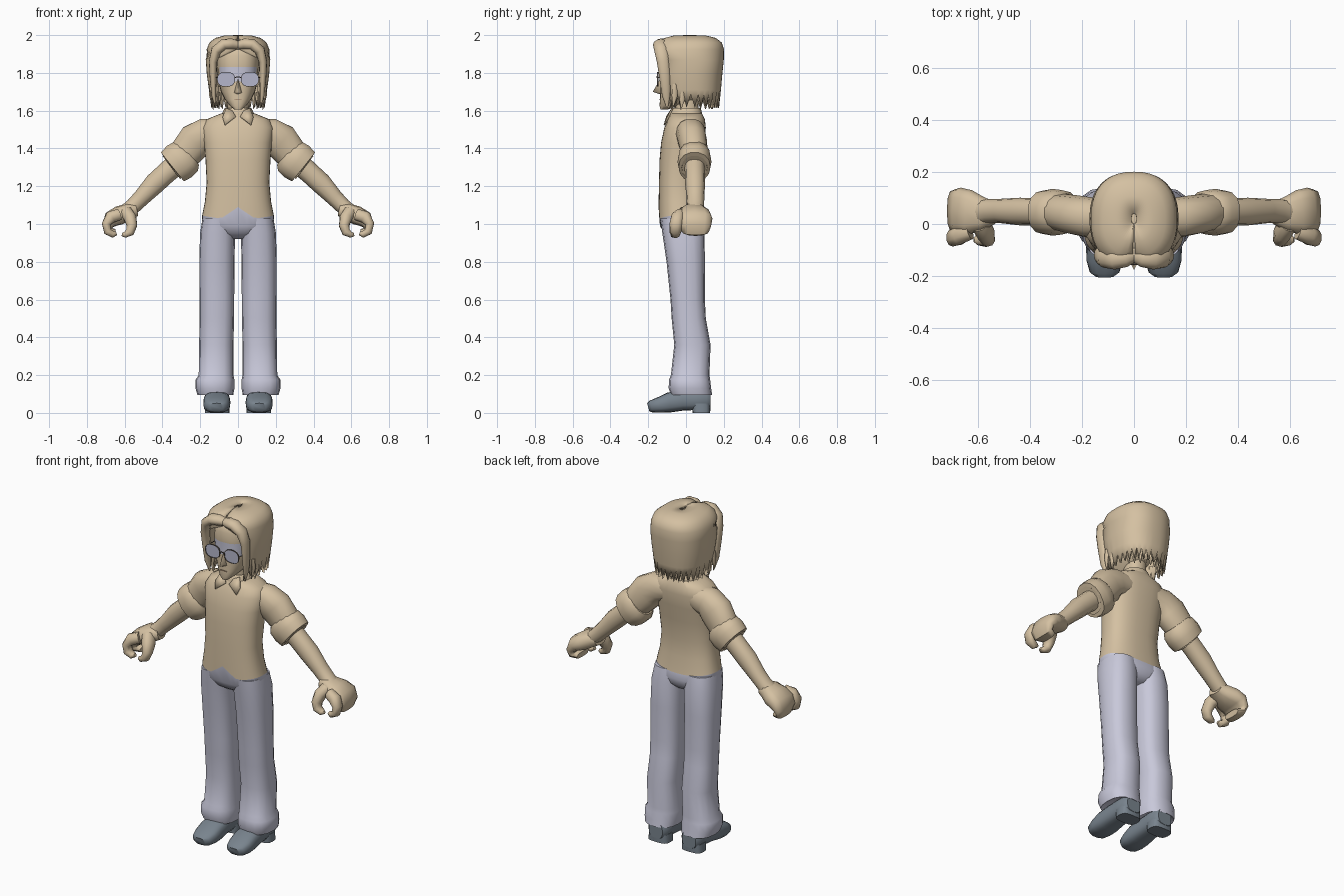
import bpy, bmesh, math
from mathutils import Vector

def mat(name, col):
    m = bpy.data.materials.new(name)
    m.diffuse_color = (*col, 1)
    return m

TAN = mat("warm_tan", (0.66, 0.53, 0.36))
LAV = mat("pale_lavender", (0.58, 0.58, 0.70))
SHOE = mat("slate_grey", (0.19, 0.23, 0.27))
LENS = mat("lens_blue_grey", (0.46, 0.47, 0.60))
DARK = mat("dark_rim", (0.12, 0.10, 0.09))
LIP = mat("lip_brown", (0.42, 0.29, 0.19))

def mesh(name, verts, faces, mats, angle=50, fix=True):
    me = bpy.data.meshes.new(name)
    me.from_pydata([tuple(v) for v in verts], [], faces)
    bm = bmesh.new()
    bm.from_mesh(me)
    if fix:
        bmesh.ops.recalc_face_normals(bm, faces=bm.faces)
    bm.to_mesh(me)
    bm.free()
    for m in mats:
        me.materials.append(m)
    ob = bpy.data.objects.new(name, me)
    bpy.context.collection.objects.link(ob)
    bpy.ops.object.select_all(action='DESELECT')
    ob.select_set(True)
    bpy.context.view_layer.objects.active = ob
    bpy.ops.object.shade_smooth_by_angle(angle=math.radians(angle))
    return ob

def spow(v, p):
    return math.copysign(abs(v) ** p, v)

def ring(c, u, v, n, p):
    return [Vector(c) + Vector(u) * spow(math.cos(2 * math.pi * i / n), p)
            + Vector(v) * spow(math.sin(2 * math.pi * i / n), p) for i in range(n)]

def loft(name, rings, m, caps=True, closed=True, angle=50):
    n = len(rings[0])
    verts = [p for r in rings for p in r]
    faces = [(k * n + i, k * n + (i + 1) % n, (k + 1) * n + (i + 1) % n, (k + 1) * n + i)
             for k in range(len(rings) - 1) for i in range(n if closed else n - 1)]
    if caps:
        faces += [tuple(range(n)), tuple(range(len(verts) - n, len(verts)))]
    return mesh(name, verts, faces, m, angle)

def stack(rows, n=16, p=0.85):
    """Horizontal rings from rows of z, centre x, half width, front y, back y."""
    return [ring((x, (f + b) / 2, z), (w, 0, 0), (0, (b - f) / 2, 0), n, p)
            for z, x, w, f, b in rows]

def tube(name, rows, m, axis=(0, 1, 0), n=12, p=0.9, s=1):
    """Tube through rows of x, y, z, half size along axis, half size across it."""
    pts = [Vector((r[0] * s, r[1], r[2])) for r in rows]
    rings = []
    for i, r in enumerate(rows):
        t = (pts[min(i + 1, len(pts) - 1)] - pts[max(i - 1, 0)]).normalized()
        u = Vector(axis)
        u = (u - t * u.dot(t)).normalized()
        rings.append(ring(pts[i], u * r[3], t.cross(u) * r[4], n, p))
    return loft(name, rings, [m])

def hem(pts):
    """Bends a ring into the shirt hem, with a peak at the front centre."""
    for q in pts:
        q.z += 0.02 * (q.x / 0.19) ** 2
        if q.y < -0.03:
            q.z += 0.065 * max(0, 1 - abs(q.x) / 0.09)
    return pts

# Shirt body
body = stack([(1.025, 0, .19, -.145, .085), (1.12, 0, .175, -.145, .07), (1.22, 0, .166, -.143, .065),
              (1.34, 0, .172, -.14, .08), (1.43, 0, .18, -.132, .095), (1.51, 0, .19, -.115, .105),
              (1.555, 0, .165, -.095, .10), (1.585, 0, .09, -.08, .085)], 36, .8)
hem(body[0])
loft("shirt_body", body, [TAN])

# Trouser top
hips = stack([(1.025, 0, .19, -.145, .085), (.99, 0, .188, -.138, .09),
              (.95, 0, .14, -.115, .08), (.92, 0, .06, -.07, .05)], 36, .8)
hem(hips[0])
loft("trouser_top", hips, [LAV])

# Neck and collar
loft("neck", stack([(1.54, 0, .065, -.06, .075), (1.6, 0, .055, -.06, .065), (1.68, 0, .055, -.06, .07)]), [TAN])
loft("collar_band", stack([(1.56, 0, .095, -.085, .09), (1.60, 0, .078, -.085, .082),
                           (1.615, 0, .07, -.07, .075), (1.57, 0, .06, -.065, .07)]), [TAN], caps=False)
for s in (1, -1):
    flap = mesh("collar_flap", [(.012 * s, -.105, 1.57), (.07 * s, -.118, 1.525), (.082 * s, -.098, 1.565),
                                (.062 * s, -.075, 1.615), (.03 * s, -.085, 1.60)], [(0, 1, 2, 3, 4)], [TAN])
    flap.modifiers.new("thick", 'SOLIDIFY').thickness = .008

for s in (1, -1):
    # Trouser leg with flared cuff
    loft("trouser_leg", stack([(1.03, .1 * s, .088, -.135, .085), (.95, .108 * s, .093, -.125, .098),
         (.8, .112 * s, .093, -.103, .10), (.6, .112 * s, .092, -.082, .10), (.5, .112 * s, .091, -.076, .105),
         (.36, .115 * s, .091, -.062, .13), (.2, .116 * s, .092, -.08, .124), (.175, .122 * s, .103, -.09, .128),
         (.13, .122 * s, .103, -.092, .133), (.095, .12 * s, .095, -.08, .138), (.115, .115 * s, .07, -.06, .10)],
         16, .8), [LAV], angle=60)
    # Shoe upper and heel block
    tube("shoe", [(.113, -.2, .03, .035, .022), (.113, -.185, .034, .057, .032), (.113, -.14, .042, .07, .042),
                  (.112, -.09, .055, .072, .053), (.111, -.02, .066, .066, .054), (.11, .05, .07, .062, .055),
                  (.11, .11, .07, .062, .055), (.11, .13, .07, .045, .045)], SHOE, (1, 0, 0), 16, .7, s)
    loft("shoe_heel", stack([(0, .11 * s, .066, .035, .128), (.05, .11 * s, .063, .03, .13)], 16, .6), [SHOE], angle=40)

    # Sleeve and rolled cuff
    tube("sleeve", [(.09, .02, 1.49, .075, .07), (.17, .025, 1.478, .078, .085), (.225, .035, 1.44, .076, .098),
                    (.27, .043, 1.385, .072, .09), (.32, .045, 1.335, .07, .08)], TAN, n=14, s=s)
    tube("sleeve_cuff", [(.26, .045, 1.372, .072, .08), (.275, .045, 1.358, .085, .102),
                         (.312, .045, 1.33, .09, .108), (.347, .045, 1.302, .084, .1),
                         (.352, .045, 1.298, .068, .08), (.33, .045, 1.315, .05, .06)], TAN, n=14, s=s)
    # Forearm
    tube("forearm", [(.3, .045, 1.34, .055, .06), (.38, .047, 1.27, .053, .056), (.44, .048, 1.215, .053, .056),
                     (.51, .05, 1.14, .047, .045), (.555, .05, 1.095, .046, .042),
                     (.59, .045, 1.065, .05, .042)], TAN, s=s)
    # Curled hand
    tube("palm", [(.54, .045, 1.075, .045, .035), (.58, .04, 1.065, .065, .045), (.63, .045, 1.045, .085, .05),
                  (.67, .05, 1.025, .09, .045), (.69, .05, .99, .083, .03), (.683, .05, .96, .072, .024),
                  (.65, .05, .955, .055, .018)], TAN, p=.75, s=s)
    tube("index_finger", [(.63, -.03, 1.05, .03, .032), (.675, -.045, 1.035, .035, .034),
                          (.698, -.053, 1.0, .034, .024), (.69, -.055, .96, .03, .022),
                          (.66, -.055, .944, .024, .018), (.643, -.055, .95, .012, .01)], TAN, n=10, s=s)
    tube("thumb", [(.59, .0, 1.06, .04, .035), (.57, -.035, 1.03, .04, .034), (.562, -.055, .99, .034, .028),
                   (.572, -.06, .957, .028, .024), (.6, -.06, .942, .022, .016),
                   (.615, -.06, .945, .01, .009)], TAN, n=10, s=s)

# Face, with a painted band across the brow chosen by height and direction
head = loft("head", stack([(1.605, 0, .018, -.135, -.10), (1.625, 0, .042, -.14, -.04), (1.66, 0, .07, -.138, .06),
            (1.70, 0, .09, -.137, .1), (1.755, 0, .104, -.136, .12), (1.79, 0, .107, -.136, .13),
            (1.83, 0, .11, -.138, .14), (1.89, 0, .112, -.14, .14), (1.94, 0, .10, -.12, .13),
            (1.97, 0, .05, -.06, .08)], 24, .8), [TAN, LAV])
for f in head.data.polygons:
    if 1.76 < f.center.z < 1.83 and f.normal.y < -.3:
        f.material_index = 1
mesh("nose", [(0, -.136, 1.77), (.022, -.132, 1.695), (-.022, -.132, 1.695), (0, -.176, 1.70), (0, -.132, 1.685)],
     [(0, 1, 3), (0, 3, 2), (1, 4, 3), (3, 4, 2), (0, 2, 4, 1)], [TAN], 80)
loft("mouth", [ring((0, y, 1.66), (.022, 0, 0), (0, 0, .003), 10, 1) for y in (-.141, -.135)], [LIP])

# Glasses
def wire(name, pts, r=.0025):
    return tube(name, [(*q, r, r) for q in pts], DARK, n=6, p=1)

for s in (1, -1):
    oval = ring((.063 * s, -.15, 1.766), (.045, 0, 0), (0, 0, .037), 20, .8)
    loft("lens", [oval, [q + Vector((0, .004, 0)) for q in oval]], [LENS], angle=30)
    c = Vector((.063 * s, -.15, 1.766))
    rim = [[c + (q - c) * k + Vector((0, d, 0)) for q in oval] for k, d in ((1, -.003), (1.06, -.003), (1.06, .005), (1, .005))]
    loft("lens_rim", rim, [DARK], caps=False)
    wire("glasses_arm", [(.108 * s, -.147, 1.775), (.118 * s, -.1, 1.775), (.12 * s, 0, 1.775)])
wire("glasses_bridge", [(-.018, -.152, 1.772), (-.008, -.156, 1.779), (.008, -.156, 1.779), (.018, -.152, 1.772)])

# Hair shell: open at the face, pointed locks along the bottom edge
N = 44
shell = []
for k, (z, cy, rx, ry, gap) in enumerate([(1.655, .025, .142, .15, 48), (1.71, .022, .154, .163, 45),
        (1.79, .02, .165, .172, 43), (1.87, .02, .171, .18, 41), (1.925, .018, .166, .183, 1),
        (1.96, .018, .152, .172, 1), (1.985, .018, .12, .14, 1), (1.997, .018, .075, .09, 1), (2.0, .02, .01, .02, 1)]):
    row = []
    for i in range(N + 1):
        a = math.radians(gap + (360 - 2 * gap) * i / N)
        dent = 1 - .16 * math.exp(-(min(a, 2 * math.pi - a) / .22) ** 2)
        dz = (-.04 if i % 2 == 0 else .03) if k == 0 else 0
        row.append(Vector((rx * spow(math.sin(a), .85), cy - ry * dent * spow(math.cos(a), .85), z + dz)))
    shell.append(row)
hair = loft("hair_shell", shell, [TAN], caps=False, closed=False, angle=70)
hair.modifiers.new("thick", 'SOLIDIFY').thickness = .014

# Parted fringe and hanging front locks
for s in (1, -1):
    tube("fringe", [(.118, -.10, 1.615, .004, .003), (.128, -.105, 1.68, .022, .012), (.132, -.112, 1.78, .03, .018),
                    (.132, -.12, 1.86, .034, .022), (.115, -.13, 1.92, .038, .028), (.075, -.135, 1.95, .04, .03),
                    (.035, -.13, 1.953, .036, .03), (-.004, -.115, 1.945, .028, .022)], TAN, n=12, p=1, s=s)
    for x, y, top, low in ((.142, -.06, 1.74, 1.62), (.137, -.02, 1.72, 1.605), (.105, -.085, 1.70, 1.61)):
        tube("side_lock", [(x, y, top, .012, .01), (x + .004, y, (top + low) / 2, .016, .008),
                           (x - .006, y - .008, low, .002, .002)], TAN, n=6, p=1, s=s)
# Under layer of locks at the nape
for i in range(-4, 5):
    a = i * .27
    x, y = .12 * math.sin(a), .02 + .12 * math.cos(a)
    tube("nape_lock", [(x, y, 1.73, .02, .02), (x, y, 1.67, .02, .017), (x * .95, y, 1.61, .002, .002)], TAN, n=6, p=1)
